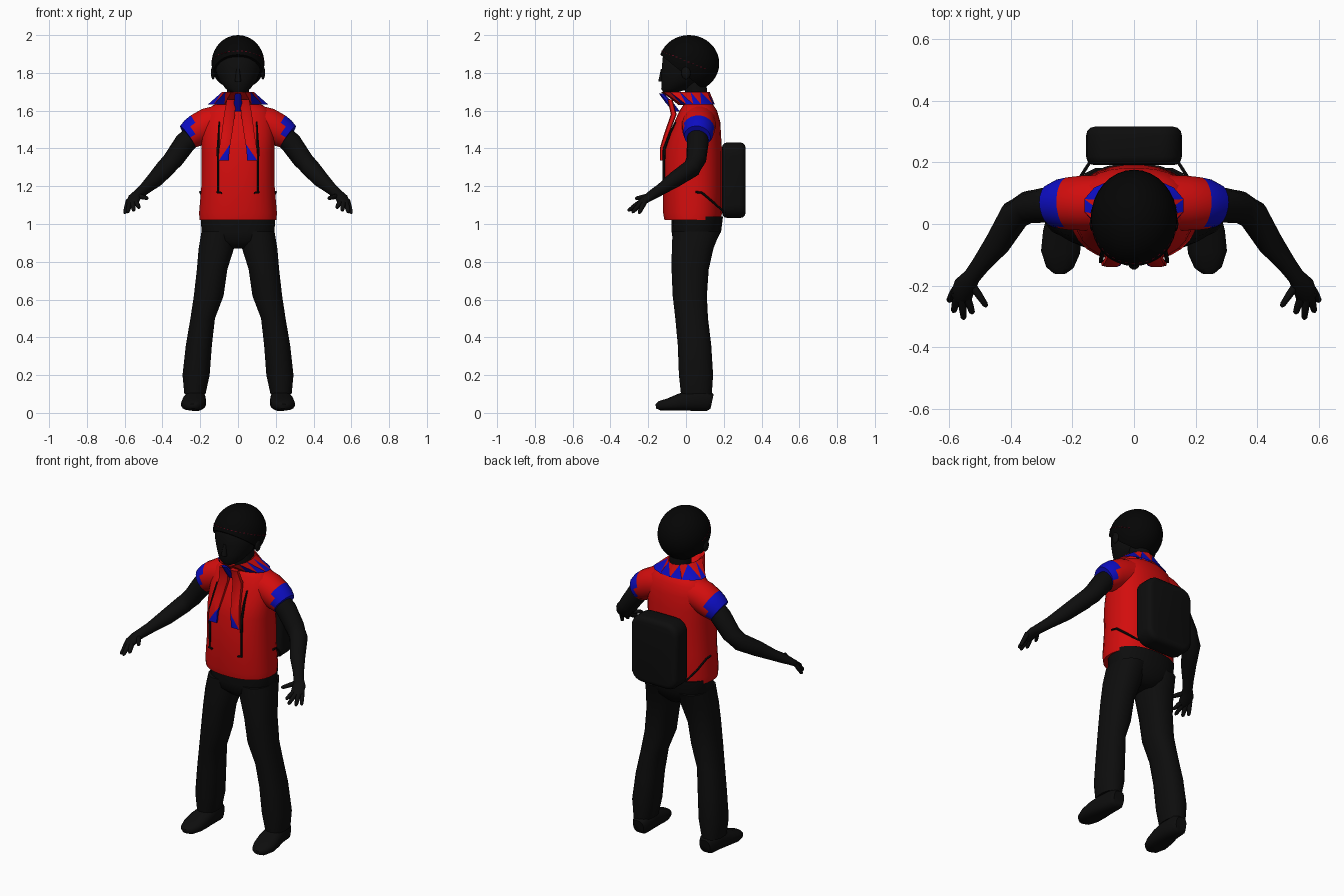
import bpy, bmesh, math
from mathutils import Vector

cube = bpy.data.objects.get("Cube")
if cube:
    bpy.data.objects.remove(cube)


def material(name, rgb):
    m = bpy.data.materials.new(name)
    m.use_nodes = True
    m.diffuse_color = (*rgb, 1)
    m.node_tree.nodes["Principled BSDF"].inputs["Base Color"].default_value = (*rgb, 1)
    return m


RED = material("jacket red", (0.65, 0.004, 0.004))
BLUE = material("trim blue", (0.004, 0.004, 0.55))
BLACK = material("cloth black", (0.004, 0.004, 0.004))
HAIR = material("hair black", (0.0015, 0.0015, 0.0015))
CRIMSON = material("band crimson", (0.08, 0.002, 0.008))
Y, Z = Vector((0, 1, 0)), Vector((0, 0, 1))


def finish(bm, name, mats, mirror=False, angle=50, rule=None):
    """Turn a bmesh into a shaded object; rule picks a material per face."""
    bmesh.ops.recalc_face_normals(bm, faces=bm.faces[:])
    if rule:
        for f in bm.faces:
            f.material_index = rule(f)
    me = bpy.data.meshes.new(name)
    bm.to_mesh(me)
    bm.free()
    for m in mats:
        me.materials.append(m)
    ob = bpy.data.objects.new(name, me)
    bpy.context.collection.objects.link(ob)
    if mirror:
        ob.modifiers.new("mirror", "MIRROR").use_mirror_merge = False
    bpy.ops.object.select_all(action="DESELECT")
    ob.select_set(True)
    bpy.context.view_layer.objects.active = ob
    bpy.ops.object.shade_smooth_by_angle(angle=math.radians(angle))
    return ob


def loft_mesh(rings, sides=16, level=False, ref=Y, power=2.0, caps=True):
    """Skin rings given as (x, y, z, radius_a, radius_b); level keeps them flat."""
    bm = bmesh.new()
    pts = [Vector(r[:3]) for r in rings]
    loops = []
    for i, r in enumerate(rings):
        t = Z if level else (pts[min(i + 1, len(pts) - 1)] - pts[max(i - 1, 0)]).normalized()
        u = ref.cross(t).normalized()
        v = t.cross(u)
        loop = []
        for k in range(sides):
            a = math.tau * (k + 0.5) / sides
            c, s = math.cos(a), math.sin(a)
            c = math.copysign(abs(c) ** (2 / power), c)
            s = math.copysign(abs(s) ** (2 / power), s)
            loop.append(bm.verts.new(pts[i] + u * c * r[3] + v * s * r[-1]))
        loops.append(loop)
    for lo, hi in zip(loops, loops[1:]):
        for k in range(sides):
            j = (k + 1) % sides
            bm.faces.new((lo[k], lo[j], hi[j], hi[k]))
    if caps:
        bm.faces.new(loops[0])
        bm.faces.new(loops[-1])
    return bm


def loft(name, rings, mats, mirror=False, rule=None, angle=50, **kw):
    return finish(loft_mesh(rings, **kw), name, mats, mirror, angle, rule)


def ellipsoid(center, radii, u=24, v=16):
    bm = bmesh.new()
    bmesh.ops.create_uvsphere(bm, u_segments=u, v_segments=v, radius=1)
    bmesh.ops.scale(bm, vec=radii, verts=bm.verts)
    bmesh.ops.translate(bm, vec=center, verts=bm.verts)
    return bm


# Jacket body with rounded shoulders
loft("jacket", [
    (0, .035, 1.02, .205, .15), (0, .035, 1.06, .207, .157), (0, .035, 1.2, .195, .157),
    (0, .036, 1.38, .193, .156), (0, .045, 1.46, .195, .142), (0, .06, 1.54, .192, .122),
    (0, .065, 1.6, .17, .1), (0, .065, 1.63, .13, .08), (0, .065, 1.645, .08, .06),
], [RED], level=True, sides=28, power=2.3)

# Short sleeves with blue cuffs
loft("sleeve", [
    (.1, .07, 1.54, .09), (.16, .068, 1.525, .09), (.21, .066, 1.5, .086),
    (.238, .064, 1.482, .081), (.266, .06, 1.462, .07),
], [RED, BLUE], mirror=True, sides=20,
    rule=lambda f: int(f.calc_center_median().x > .239))

# Bare arms and palms
loft("arm", [
    (.22, .062, 1.485, .055), (.28, .062, 1.43, .058), (.34, .055, 1.345, .053),
    (.385, .03, 1.295, .05), (.44, -.06, 1.235, .043), (.495, -.13, 1.185, .031),
    (.525, -.17, 1.16, .028), (.548, -.2, 1.14, .037, .022),
    (.56, -.235, 1.115, .036, .018), (.563, -.25, 1.105, .02, .012),
], [BLACK], mirror=True, ref=Z)

# Fingers and thumb
FINGERS = [((.58, -.215, 1.125), (.6, -.25, 1.055)), ((.572, -.235, 1.115), (.585, -.285, 1.06)),
           ((.558, -.24, 1.115), (.552, -.308, 1.07)), ((.542, -.235, 1.12), (.523, -.29, 1.085)),
           ((.53, -.19, 1.15), (.477, -.268, 1.135))]
for n, (a, b) in enumerate(FINGERS):
    a, b = Vector(a), Vector(b)
    rings = [(*a.lerp(b, t), r) for t, r in ((0, .014), (.5, .013), (.9, .01), (1, .005))]
    loft("thumb" if n == 4 else f"finger_{n + 1}", rings, [BLACK], mirror=True, ref=Z, sides=8)

# Trousers: hips and two flared legs
loft("hips", [
    (0, .05, .87, .05, .08), (0, .045, .91, .17, .115), (0, .055, .96, .195, .132),
    (0, .06, 1.04, .198, .137),
], [BLACK], level=True, sides=24, power=2.3)
loft("trouser_leg", [
    (.228, .055, .1, .057, .083), (.222, .053, .2, .073, .092), (.207, .045, .36, .07, .09),
    (.187, .03, .5, .066, .088), (.155, .02, .62, .08, .092), (.137, .022, .76, .082, .1),
    (.115, .035, .87, .095, .112), (.105, .055, .96, .09, .128),
], [BLACK], mirror=True, level=True, power=2.3)

# Shoes
loft("shoe", [
    (.222, .138, .06, .035, .04), (.222, .115, .065, .05, .055), (.225, .04, .068, .054, .058),
    (.232, -.03, .057, .064, .046), (.238, -.09, .045, .064, .033),
    (.24, -.14, .038, .045, .025), (.24, -.16, .035, .02, .012),
], [BLACK], mirror=True, ref=Z, power=2.6)

# Neck, face and nose
loft("neck", [(0, .06, 1.6, .06), (0, .045, 1.8, .06)], [BLACK], level=True)
loft("face", [
    (0, -.085, 1.695, .035, .035), (0, -.06, 1.715, .065, .072), (0, -.025, 1.76, .1, .105),
    (0, -.01, 1.82, .122, .12), (0, .005, 1.88, .128, .13), (0, .01, 1.94, .1, .11),
], [BLACK], level=True, sides=20)
loft("nose", [(0, -.132, 1.755, .018, .016), (0, -.122, 1.82, .009, .012)], [BLACK],
     level=True, sides=8)
finish(ellipsoid((.132, .0, 1.8), (.012, .025, .035), 12, 8), "ear", [BLACK], mirror=True)

# Hair cap sliced along a slope from brow to nape
HEAD, SIZE = Vector((0, .016, 1.85)), Vector((.14, .16, .15))
bm = ellipsoid(HEAD, SIZE, 32, 20)
cut = bmesh.ops.bisect_plane(bm, geom=bm.verts[:] + bm.edges[:] + bm.faces[:],
                             plane_co=(0, -.14, 1.9), plane_no=(0, .21, .26), clear_outer=False,
                             clear_inner=True)
bmesh.ops.holes_fill(bm, edges=[e for e in bm.edges if e.is_boundary])
finish(bm, "hair", [HAIR])

# Dashed band lying on the hair
bm = bmesh.new()
for k in range(-3, 23):
    a = math.tau * k / 40 + math.pi + .3
    d = Vector((math.cos(a), math.sin(a), .05 - .45 * math.sin(a) * .9))
    d /= Vector((d.x / SIZE.x, d.y / SIZE.y, d.z / SIZE.z)).length
    normal = Vector((d.x / SIZE.x ** 2, d.y / SIZE.y ** 2, d.z / SIZE.z ** 2))
    new = bmesh.ops.create_cube(bm, size=1)["verts"]
    bmesh.ops.scale(bm, vec=(.011, .004, .003), verts=new)
    bmesh.ops.rotate(bm, matrix=normal.to_track_quat("Z", "Y").to_matrix(), verts=new)
    bmesh.ops.translate(bm, vec=HEAD + d, verts=new)
finish(bm, "hair_band", [CRIMSON])

# Scarf collar with a zigzag blue pattern
bm = loft_mesh([(0, .06, 1.632, .165, .093), (0, -.005, 1.7, .085, .13),
                (0, .0, 1.69, .07, .115), (0, .04, 1.63, .07, .08)],
               sides=14, level=True, caps=False)
bmesh.ops.triangulate(bm, faces=bm.faces[:])


def collar_rule(f):
    c = f.calc_center_median()
    low = sum(v.co.z < 1.635 for v in f.verts) == 2
    return int(low and (c.y > .08 or abs(c.x) > .08))


finish(bm, "scarf_collar", [RED, BLUE], rule=collar_rule, angle=20)

# Blue knot in front of the throat
loft("scarf_knot", [(0, -.05, 1.595, .03, .02), (0, -.09, 1.645, .022, .022),
                    (0, -.13, 1.69, .018, .014)], [BLUE], level=True, sides=8)

# Hanging scarf ends with blue tips cut on the diagonal
bm = loft_mesh([(.035, -.085, 1.66, .025, .014), (.045, -.065, 1.58, .03, .016),
                (.06, -.105, 1.47, .029, .014), (.072, -.128, 1.4, .029, .011),
                (.077, -.13, 1.335, .029, .008)], sides=8, level=True, power=4)
bmesh.ops.bisect_plane(bm, geom=bm.verts[:] + bm.edges[:] + bm.faces[:],
                       plane_co=(.075, -.12, 1.375), plane_no=(.8, 0, .55))


def tip_rule(f):
    c = f.calc_center_median()
    return int((c.x - .075) * .8 + (c.z - 1.375) * .55 < 0 and c.z < 1.43)


finish(bm, "scarf_end", [RED, BLUE], mirror=True, rule=tip_rule)

# Backpack: a rounded block
bm = bmesh.new()
bmesh.ops.create_cube(bm, size=1)
bmesh.ops.scale(bm, vec=(.31, .125, .4), verts=bm.verts)
bmesh.ops.translate(bm, vec=(0, .253, 1.232), verts=bm.verts)
upright = [e for e in bm.edges if abs(e.verts[0].co.y - e.verts[1].co.y) > .1]
bmesh.ops.bevel(bm, geom=upright, offset=.07, segments=5, profile=.5, affect="EDGES")
rims = [e for e in bm.edges if abs(e.verts[0].co.y - e.verts[1].co.y) < .01]
bmesh.ops.bevel(bm, geom=rims, offset=.028, segments=3, profile=.5, affect="EDGES")
finish(bm, "backpack", [BLACK])

# Backpack straps
loft("front_strap", [(.1, -.055, 1.54, .004), (.102, -.085, 1.48, .006), (.106, -.115, 1.4, .008),
                     (.106, -.118, 1.32, .007), (.106, -.118, 1.17, .005)],
     [BLACK], mirror=True, sides=6)
loft("strap_end", [(.112, -.12, 1.168, .006), (.085, -.125, 1.165, .006)], [BLACK],
     mirror=True, sides=6)
loft("side_strap", [(.2, .05, 1.17, .006), (.197, .085, 1.165, .006), (.175, .15, 1.11, .006),
                    (.14, .205, 1.06, .006)], [BLACK], mirror=True, sides=6, ref=Z)
